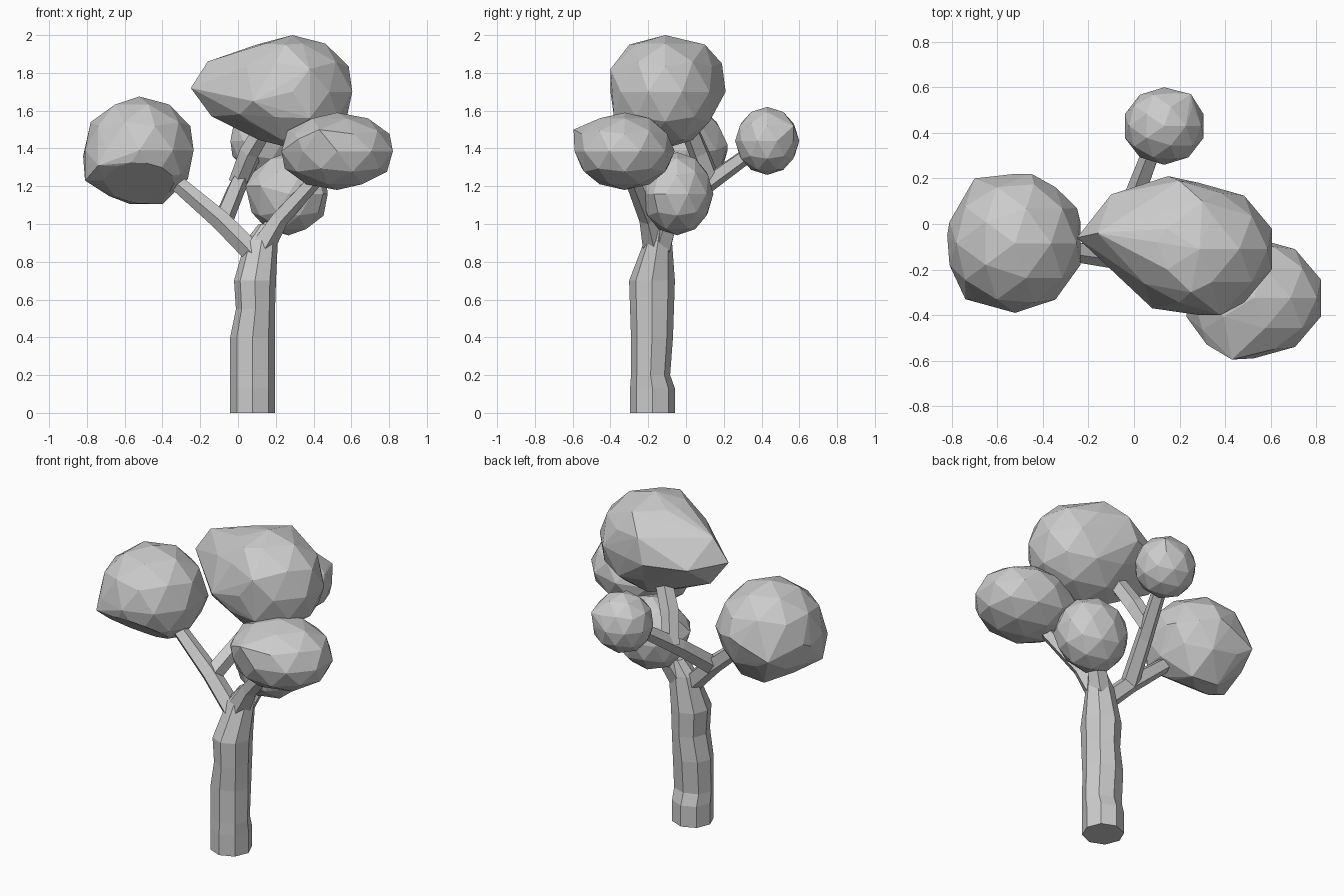
import bpy, bmesh, math
from mathutils import Vector

if "Cube" in bpy.data.objects:
    bpy.data.objects.remove(bpy.data.objects["Cube"])


def finish(name, bm):
    bmesh.ops.recalc_face_normals(bm, faces=bm.faces)
    mesh = bpy.data.meshes.new(name)
    bm.to_mesh(mesh)
    bm.free()
    obj = bpy.data.objects.new(name, mesh)
    bpy.context.collection.objects.link(obj)
    return obj


def loft(name, rings):
    bm = bmesh.new()
    loops = [[bm.verts.new(p) for p in ring] for ring in rings]
    n = len(loops[0])
    for a, b in zip(loops, loops[1:]):
        for i in range(n):
            j = (i + 1) % n
            bm.faces.new((a[i], a[j], b[j], b[i]))
    bm.faces.new(loops[0][::-1])
    bm.faces.new(loops[-1])
    return finish(name, bm)


def branch(name, points, radii, sides=5):
    rings = []
    for k, p in enumerate(points):
        d = Vector(points[min(k + 1, len(points) - 1)]) - Vector(points[max(k - 1, 0)])
        q = d.to_track_quat('Z', 'Y')
        rings.append([Vector(p) + q @ Vector((radii[k] * math.cos(t), radii[k] * math.sin(t), 0))
                      for t in (math.tau * i / sides for i in range(sides))])
    return loft(name, rings)


def foliage(name, lo, hi, corners=(), cut=None):
    # faceted ball fitted to its bounds, optionally sliced flat, with extra corners wrapped in
    bm = bmesh.new()
    bmesh.ops.create_icosphere(bm, subdivisions=2, radius=1)
    lo, hi = Vector(lo), Vector(hi)
    ext = [max(abs(v.co[i]) for v in bm.verts) for i in range(3)]
    for v in bm.verts:
        v.co = Vector([(lo[i] + hi[i]) / 2 + v.co[i] / ext[i] * (hi[i] - lo[i]) / 2 for i in range(3)])
    if cut:
        bmesh.ops.bisect_plane(bm, geom=bm.verts[:] + bm.edges[:] + bm.faces[:],
                               plane_co=cut[0], plane_no=cut[1], clear_outer=True)
    points = [v.co.copy() for v in bm.verts] + [Vector(p) for p in corners]
    bm.clear()
    for p in points:
        bm.verts.new(p)
    bmesh.ops.convex_hull(bm, input=bm.verts[:])
    bmesh.ops.delete(bm, geom=[v for v in bm.verts if not v.link_faces], context='VERTS')
    bmesh.ops.dissolve_limit(bm, angle_limit=0.02, verts=bm.verts[:], edges=bm.edges[:])
    return finish(name, bm)


# trunk: octagonal sections given as x range, y range, z
sections = [(-.04, .195, -.295, -.06, 0), (-.04, .195, -.295, -.06, .13),
            (-.04, .195, -.29, -.085, .2), (-.04, .195, -.29, -.07, .4),
            (-.01, .195, -.295, -.065, .55), (-.02, .2, -.30, -.06, .7),
            (.04, .21, -.22, -.075, .91), (.11, .22, -.19, -.08, 1.0)]
loft("trunk", [[Vector(((x0 + x1) / 2 + (x1 - x0) / 2 * 1.01 * math.cos(t),
                        (y0 + y1) / 2 + (y1 - y0) / 2 * 1.01 * math.sin(t), z))
                for t in (math.tau * i / 8 for i in range(8))]
               for x0, x1, y0, y1, z in sections])

# branches
branch("left_branch", [(.09, -.17, .84), (-.09, -.14, 1.02), (-.42, -.1, 1.3)], [.06, .055, .04])
branch("back_branch", [(-.08, -.13, 1.02), (-.01, .08, 1.19), (.11, .4, 1.42)], [.055, .05, .04])
branch("upper_branch", [(0, .14, 1.22), (.06, .07, 1.38), (.16, 0, 1.55)], [.05, .055, .05])
branch("right_branch", [(.12, -.16, .87), (.22, -.2, 1.03), (.45, -.3, 1.28)], [.07, .05, .04])
branch("middle_branch", [(.14, -.13, .88), (.25, -.06, 1.12)], [.06, .05])

# foliage clumps
foliage("left_foliage", (-.81, -.39, 1.105), (-.235, .22, 1.675),
        [(-.74, -.33, 1.31), (-.81, -.18, 1.23), (-.7, .2, 1.32), (-.82, -.05, 1.36),
         (-.45, .22, 1.42), (-.25, .07, 1.38), (-.57, .05, 1.105), (-.4, .03, 1.105)],
        cut=((-.5, -.36, 1.32), (0, -.59, -.806)))
foliage("top_foliage", (-.03, -.4, 1.4), (.605, .18, 2.0),
        [(-.25, -.06, 1.72), (.15, .21, 1.7), (-.1, .13, 1.7), (-.16, -.04, 1.86),
         (-.14, -.04, 1.57), (.08, -.37, 1.65), (.01, -.27, 1.58), (.1, -.08, 1.95),
         (.38, -.4, 1.82), (.38, -.38, 1.56), (.2, .19, 1.85), (.3, .1, 1.95), (.25, -.3, 1.95)])
foliage("right_foliage", (.23, -.59, 1.18), (.82, -.06, 1.59),
        [(.43, -.595, 1.5), (.32, -.53, 1.45)])
foliage("back_foliage", (-.04, .26, 1.26), (.305, .6, 1.62), [(.25, .57, 1.52)])
foliage("middle_foliage", (.06, -.24, .94), (.475, .145, 1.38),
        [(.04, -.1, 1.2), (.12, -.21, 1.2), (.45, -.17, 1.16)])
